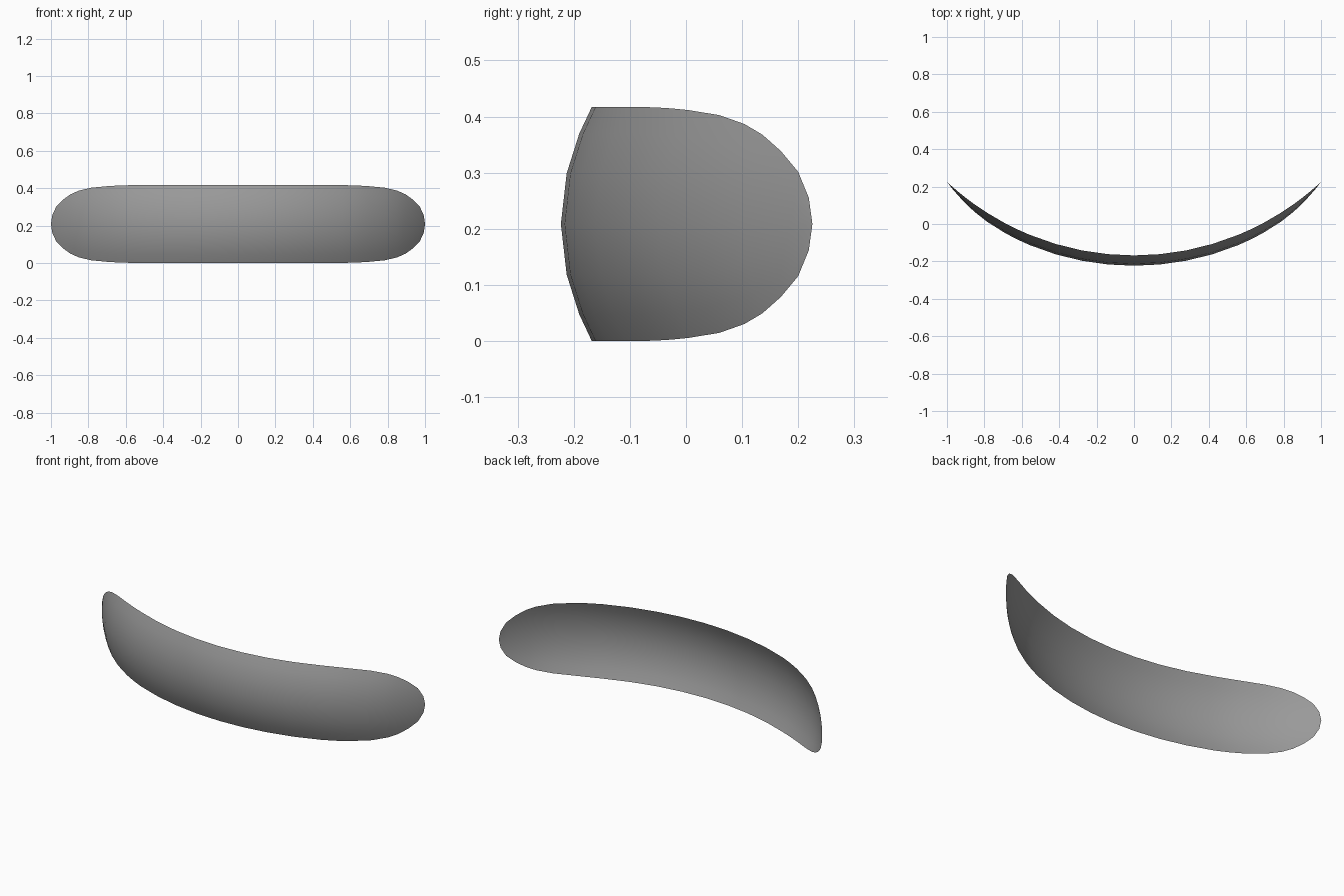
import bpy, bmesh, math

if "Cube" in bpy.data.objects:
    bpy.data.objects.remove(bpy.data.objects["Cube"])

# Rim outline of one half: (x, half height)
half = [(0, .2085), (.14, .2085), (.28, .2085), (.42, .2085), (.56, .208),
        (.63, .206), (.69, .203), (.785, .194), (.852, .178), (.895, .159),
        (.936, .130), (.972, .093), (.993, .047), (1, 0)]
outline = [(-x, h) for x, h in reversed(half[1:])] + half

RADIUS = 1.468            # bend of the rim seen from above
BULGE = .055 / .2085**2   # forward swell across the height
ROWS = (-1, -.77, -.433, 0, .433, .77, 1)


def rim_y(x):
    return -.168 + RADIUS - math.sqrt(RADIUS**2 - x * x)


# Thin curved shell, swept column by column
bm = bmesh.new()
columns = []
for x, h in outline:
    columns.append([bm.verts.new((x, rim_y(x) - BULGE * h * h * (1 - t * t),
                                  .2085 + h * t)) for t in ROWS])
for a, b in zip(columns, columns[1:]):
    for i in range(len(ROWS) - 1):
        bm.faces.new((a[i], b[i], b[i + 1], a[i + 1]))

# Close the rounded ends
bmesh.ops.remove_doubles(bm, verts=bm.verts, dist=1e-5)

mesh = bpy.data.meshes.new("curved_visor")
bm.to_mesh(mesh)
bm.free()
visor = bpy.data.objects.new("curved_visor", mesh)
bpy.context.collection.objects.link(visor)
for p in mesh.polygons:
    p.use_smooth = True

# Dark grey surface
dark = bpy.data.materials.new("dark_grey")
dark.diffuse_color = (.32, .32, .32, 1)
dark.use_nodes = True
dark.node_tree.nodes["Principled BSDF"].inputs["Base Color"].default_value = dark.diffuse_color
mesh.materials.append(dark)
